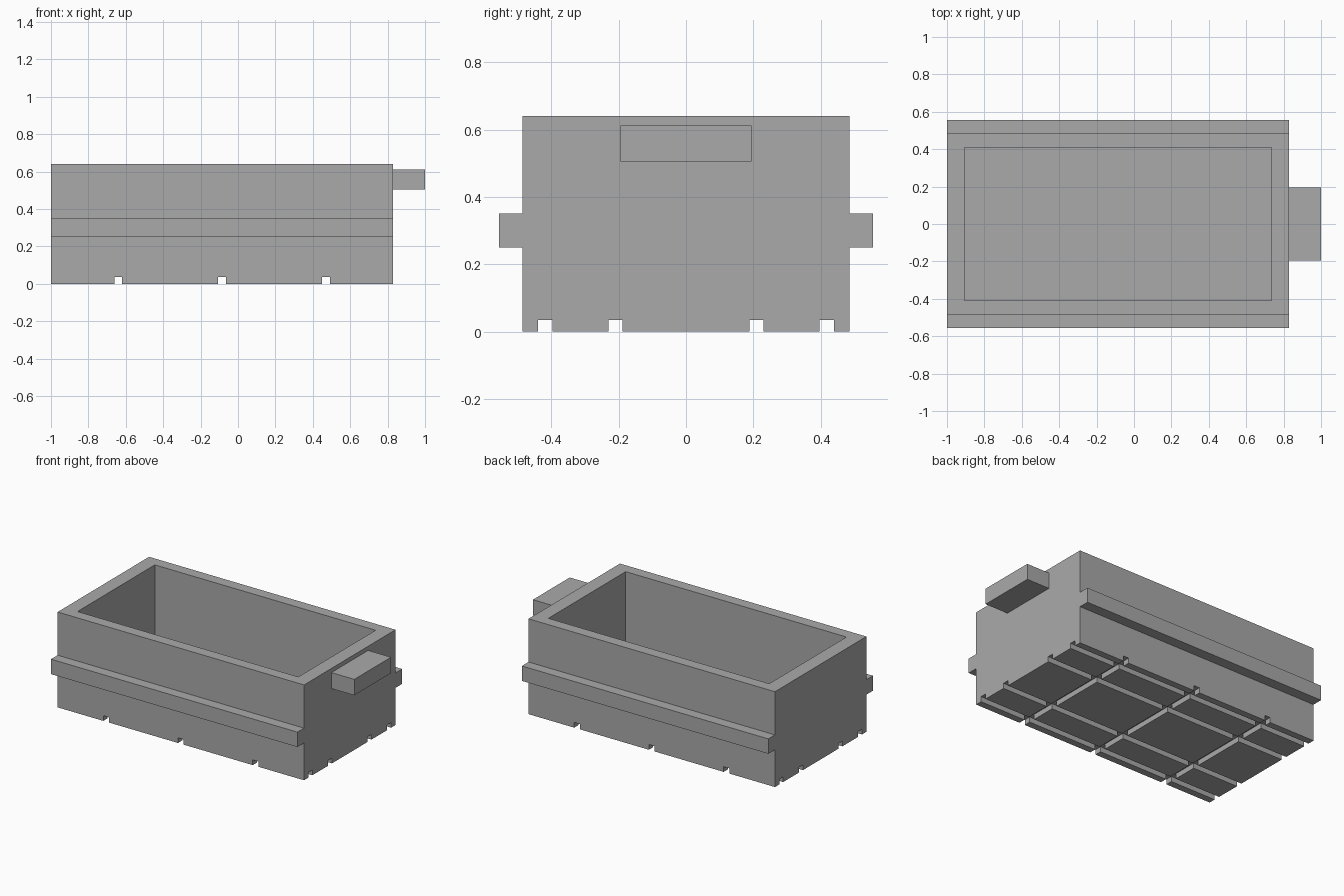
import bpy
import bmesh
from mathutils import Vector

if "Cube" in bpy.data.objects:
    bpy.data.objects.remove(bpy.data.objects["Cube"], do_unlink=True)

grey = bpy.data.materials.new("plain_grey")
grey.use_nodes = True
grey.diffuse_color = (0.4, 0.4, 0.4, 1)
grey.node_tree.nodes["Principled BSDF"].inputs["Base Color"].default_value = (0.4, 0.4, 0.4, 1)


def box(name, low, high):
    """Box between two opposite corners."""
    low, high = Vector(low), Vector(high)
    bm = bmesh.new()
    bmesh.ops.create_cube(bm, size=1)
    for v in bm.verts:
        v.co = (low + high) / 2 + v.co * (high - low)
    mesh = bpy.data.meshes.new(name)
    bm.to_mesh(mesh)
    bm.free()
    obj = bpy.data.objects.new(name, mesh)
    bpy.context.collection.objects.link(obj)
    obj.data.materials.append(grey)
    return obj


def cut(target, low, high):
    """Subtract a box from the target, then discard the cutter."""
    cutter = box("cutter", low, high)
    cutter.hide_render = True
    mod = target.modifiers.new("cut", "BOOLEAN")
    mod.operation = "DIFFERENCE"
    mod.solver = "EXACT"
    mod.object = cutter
    bpy.context.view_layer.objects.active = target
    bpy.ops.object.modifier_apply(modifier=mod.name)
    bpy.data.objects.remove(cutter, do_unlink=True)


BACK, FRONT, HALF, TOP = -1.0, 0.83, 0.485, 0.64
GROOVE, DEPTH = 0.021, 0.035

# Open tub
tub = box("tub_body", (BACK, -HALF, 0), (FRONT, HALF, TOP))
cut(tub, (-0.905, -0.41, 0.1), (0.735, 0.41, 1))

# Crossing grooves in the underside
for x in (-0.64, -0.085, 0.47):
    cut(tub, (x - GROOVE, -1, -0.1), (x + GROOVE, 1, DEPTH))
for y in (-0.418, -0.209, 0.209, 0.418):
    cut(tub, (-1.2, y - GROOVE, -0.1), (1.2, y + GROOVE, DEPTH))

# Side rails
box("left_rail", (BACK, HALF, 0.25), (FRONT, 0.555, 0.35))
box("right_rail", (BACK, -0.555, 0.25), (FRONT, -HALF, 0.35))

# End handle
box("handle", (FRONT, -0.195, 0.505), (1, 0.195, 0.612))
